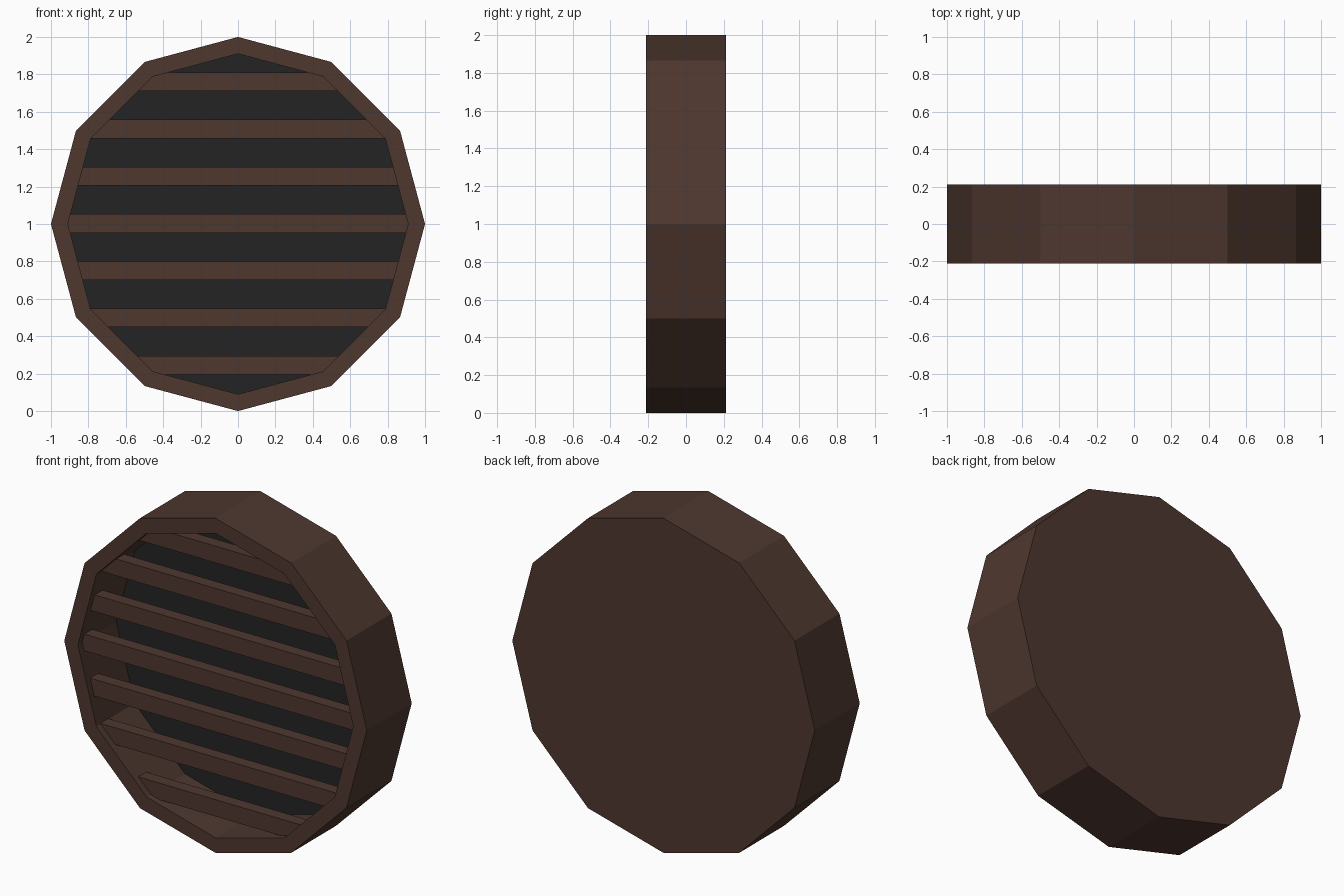
import bpy, bmesh, math

if "Cube" in bpy.data.objects:
    bpy.data.objects.remove(bpy.data.objects["Cube"])

SIDES, R_OUT, R_IN, CZ = 12, 1.0, 0.91, 1.0
Y_FRONT, Y_BACK, Y_PANEL = -0.212, 0.212, 0.15


def material(name, rgb):
    m = bpy.data.materials.new(name)
    lin = [(c / 255 / 12.92) if c / 255 <= 0.04045 else ((c / 255 + 0.055) / 1.055) ** 2.4 for c in rgb]
    m.diffuse_color = (*lin, 1)
    m.use_nodes = True
    m.node_tree.nodes["Principled BSDF"].inputs["Base Color"].default_value = m.diffuse_color
    return m


brown = material("dark_brown", (78, 55, 47))
black = material("vent_black", (36, 36, 36))


def finish(name, bm, mats):
    bmesh.ops.recalc_face_normals(bm, faces=bm.faces)
    me = bpy.data.meshes.new(name)
    bm.to_mesh(me)
    bm.free()
    for m in mats:
        me.materials.append(m)
    ob = bpy.data.objects.new(name, me)
    bpy.context.collection.objects.link(ob)


def loop(bm, r, y):
    return [bm.verts.new((r * math.cos(2 * math.pi * i / SIDES), y,
                          CZ + r * math.sin(2 * math.pi * i / SIDES))) for i in range(SIDES)]


# Housing: twelve-sided cup, with a dark floor inside
bm = bmesh.new()
loops = [loop(bm, R_OUT, Y_BACK), loop(bm, R_OUT, Y_FRONT),
         loop(bm, R_IN, Y_FRONT), loop(bm, R_IN, Y_PANEL)]
for a, b in zip(loops, loops[1:]):
    for i in range(SIDES):
        j = (i + 1) % SIDES
        bm.faces.new((a[i], a[j], b[j], b[i]))
bm.faces.new(loops[0])
bm.faces.new(loops[-1]).material_index = 1
finish("vent_housing", bm, [brown, black])


def inner_half_width(h):
    """Half width of the inner opening at height h from its centre."""
    apothem = R_IN * math.cos(math.pi / SIDES)
    best = R_IN
    for i in range(SIDES):
        t = 2 * math.pi * (i + 0.5) / SIDES
        if math.cos(t) > 0.01:
            best = min(best, (apothem - h * math.sin(t)) / math.cos(t))
    return best


# Slats: seven horizontal bars whose ends sink into the housing wall
for k in range(-3, 4):
    z = k * 0.2525
    half = inner_half_width(max(abs(z) - 0.05, 0)) + 0.008
    bm = bmesh.new()
    bmesh.ops.create_cube(bm, size=1)
    for v in bm.verts:
        v.co = (v.co.x * 2 * half, -0.135 + v.co.y * 0.075, CZ + 0.003 + z + v.co.z * 0.1)
    finish("slat_%d" % (k + 4), bm, [brown])
